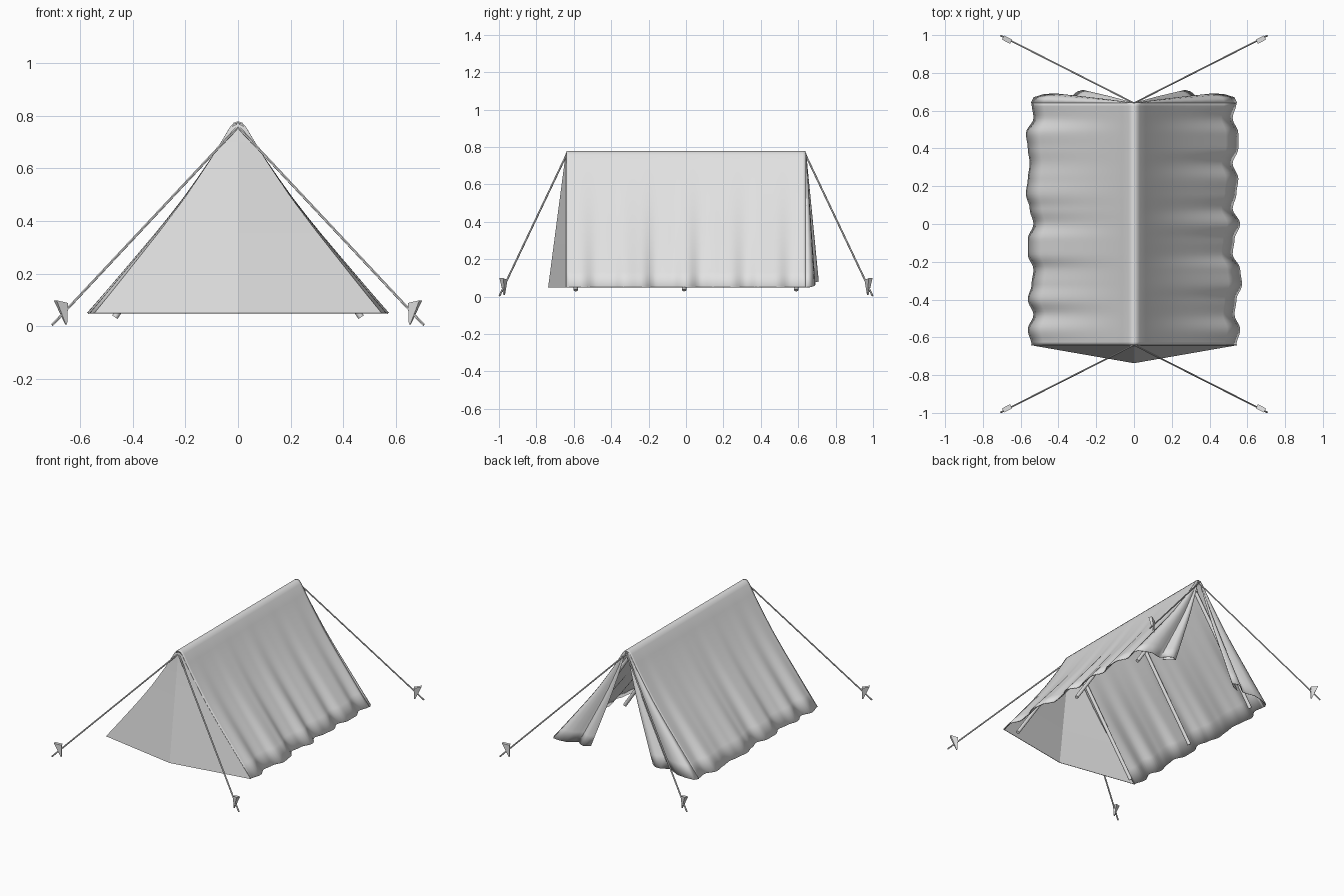
import bpy, bmesh, math
from mathutils import Vector

cube = bpy.data.objects.get("Cube")
if cube:
    bpy.data.objects.remove(cube)

canvas = bpy.data.materials.new("light grey canvas")
canvas.use_nodes = True
GREY = (0.76, 0.76, 0.76, 1)
canvas.diffuse_color = GREY
canvas.node_tree.nodes["Principled BSDF"].inputs["Base Color"].default_value = GREY

END = 0.64          # half length of the ridge
TOP, HEM = 0.775, 0.05
HALF = 0.545        # half width at the hem
SLOPE = [(0, TOP), (0.014, 0.771), (0.028, 0.755), (0.06, 0.70), (0.10, 0.635), (0.15, 0.56),
         (0.2, 0.487), (0.25, 0.42), (0.3, 0.355), (0.36, 0.28), (0.42, 0.205), (0.48, 0.13), (HALF, HEM)]


def drop(z):
    return (TOP - z) / (TOP - HEM)


def finish(name, verts, faces, angle=None, thickness=0):
    mesh = bpy.data.meshes.new(name)
    mesh.from_pydata(verts, [], faces)
    bm = bmesh.new()
    bm.from_mesh(mesh)
    if not faces:
        bmesh.ops.convex_hull(bm, input=bm.verts)
    bmesh.ops.remove_doubles(bm, verts=bm.verts, dist=0.0001)
    bmesh.ops.recalc_face_normals(bm, faces=bm.faces)
    bm.to_mesh(mesh)
    bm.free()
    mesh.materials.append(canvas)
    obj = bpy.data.objects.new(name, mesh)
    bpy.context.collection.objects.link(obj)
    if angle:
        bpy.ops.object.select_all(action='DESELECT')
        obj.select_set(True)
        bpy.context.view_layer.objects.active = obj
        bpy.ops.object.shade_smooth_by_angle(angle=math.radians(angle))
    if thickness:
        mod = obj.modifiers.new("Cloth thickness", 'SOLIDIFY')
        mod.thickness = thickness
        mod.offset = 0
    return obj


def sheet(name, rows, angle=None, thickness=0.006):
    n = len(rows[0])
    verts = [v for row in rows for v in row]
    faces = [(i * n + j, i * n + j + 1, (i + 1) * n + j + 1, (i + 1) * n + j)
             for i in range(len(rows) - 1) for j in range(n - 1)]
    return finish(name, verts, faces, angle, thickness)


def rod(name, a, b, radius, sides):
    a, b = Vector(a), Vector(b)
    bpy.ops.mesh.primitive_cylinder_add(vertices=sides, radius=radius, depth=(b - a).length,
                                        location=(a + b) / 2)
    obj = bpy.context.object
    obj.name = name
    obj.rotation_euler = (b - a).to_track_quat('Z', 'Y').to_euler()
    obj.data.materials.append(canvas)
    bpy.ops.object.shade_smooth_by_angle(angle=math.radians(50))


# Roof: one cloth over the ridge, with folds that deepen towards the hem
HEMS = {1: [54, 56, 53, 54, 57, 56, 52, 53, 56, 52, 54, 55, 52, 55, 55, 52, 54],
        -1: [54, 56, 53, 56, 54, 53, 56, 56, 53, 55, 57, 56, 55, 56, 57, 53, 54]}


def hem_offset(side, f):
    hem = HEMS[side]
    i = min(int(f * 16), 15)
    k = (1 - math.cos(math.pi * (f * 16 - i))) / 2
    return (hem[i] * (1 - k) + hem[i + 1] * k) / 100 - HALF


rows = []
STEPS = 80
for i in range(STEPS + 1):
    f = i / STEPS
    half = {s: [(s * (x + hem_offset(s, f) * drop(z) ** 1.8), (2 * f - 1) * END, z)
                for x, z in SLOPE] for s in (1, -1)}
    rows.append(half[-1][:0:-1] + half[1])
sheet("roof_cloth", rows, 60)

# Closed front panel, pushed forward along its centre line
rows = [[(s * x, -END - 0.095 * (1 - abs(s)) * drop(z), z) for s in (-1, 0, 1)]
        for x, z in SLOPE[2:]]
rows.insert(0, [(0, -END, TOP - 0.005)] * 3)
sheet("front_panel", rows, thickness=0.004)

# Back door flaps gathered to each side in pleats that fan from the ridge
PLEATS = [(0.545, 0), (0.53, 0.03), (0.48, 0.045), (0.42, 0.05), (0.37, 0.03), (0.34, 0.025),
          (0.3, 0.06), (0.27, 0.068), (0.235, 0.05), (0.26, 0.03), (0.31, 0.01)]
for side, word in ((1, "left"), (-1, "right")):
    rows = []
    for x, z in SLOPE[1:]:
        t = drop(z)
        rows.append([(side * x * px / HALF, END + py * t, z + 0.035 * t * (HALF - px) / 0.3)
                     for px, py in PLEATS])
    sheet(word + "_back_flap", rows, 50, 0.004)

# Frame: ridge pole and three pairs of sloping poles
rod("ridge_pole", (0, -END + 0.02, 0.715), (0, END - 0.02, 0.715), 0.011, 10)
for y in (-0.59, -0.01, 0.59):
    for side in (1, -1):
        rod("sloping_pole", (side * 0.467, y, 0.035), (side * 0.012, y, 0.72), 0.012, 10)

# Guy ropes and wedge-shaped ground pegs at the four corners
for sx in (1, -1):
    for sy in (1, -1):
        rod("guy_rope", (0, sy * END, 0.757), (sx * 0.705, sy * 0.997, 0.005), 0.005, 6)
        along = Vector((sx * 0.89, sy * 0.45, 0))
        across = Vector((-along.y, along.x, 0))
        tip, head = Vector((sx * 0.652, sy * 0.972, 0.008)), Vector((sx * 0.672, sy * 0.976, 0.094))
        verts = [c + along * w * i + across * h * j + Vector((0, 0, tilt * i))
                 for c, w, h, tilt in ((tip, 0.003, 0.003, 0), (head, 0.024, 0.012, 0.005))
                 for i in (-1, 1) for j in (-1, 1)]
        finish("ground_peg", verts, [])
